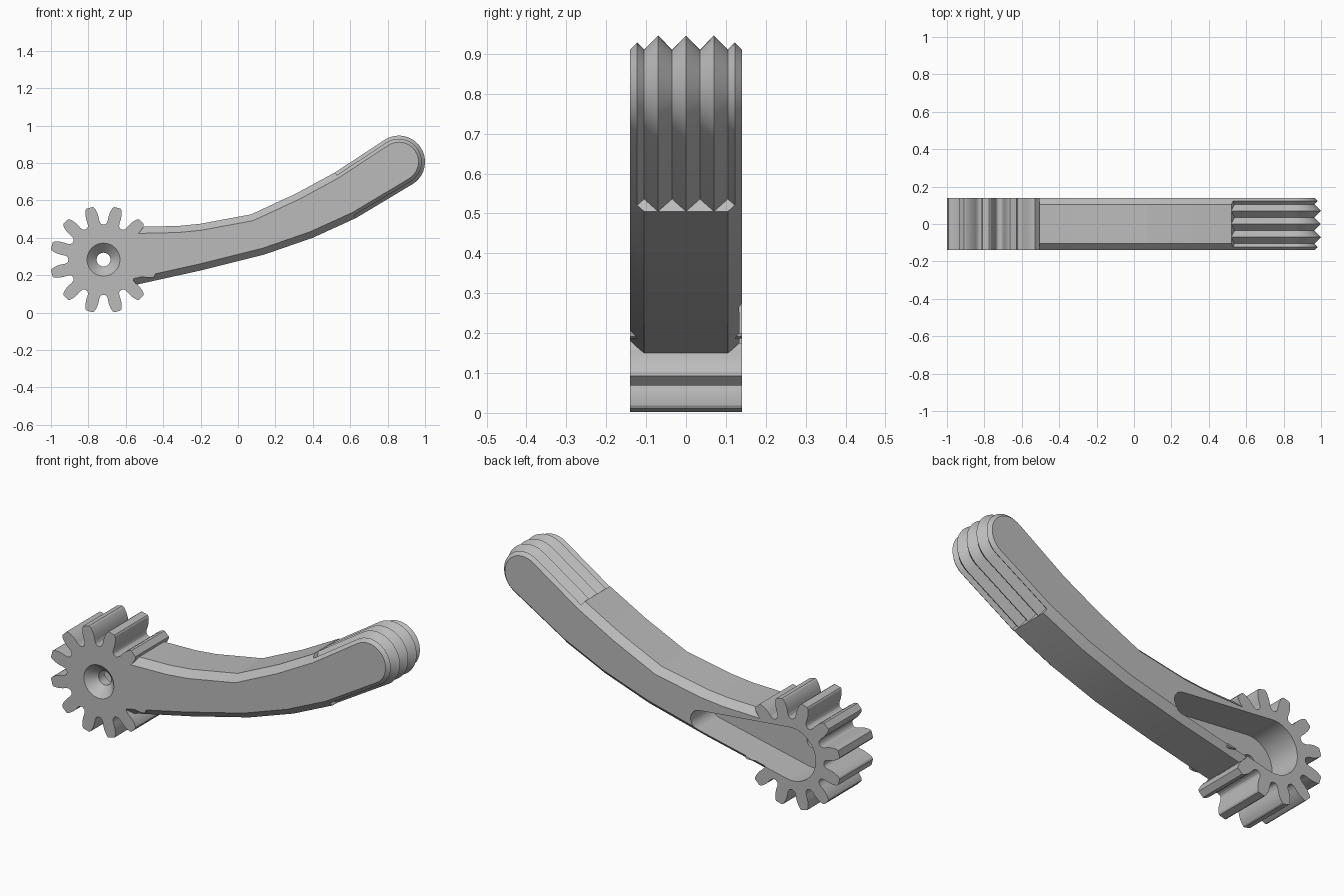
import bpy, bmesh
from math import sin, cos, acos, atan2, radians, pi, hypot
from mathutils import Vector

if "Cube" in bpy.data.objects:
    bpy.data.objects.remove(bpy.data.objects["Cube"])

HALF = 0.14            # half thickness
HUB = (-0.719, 0.283)  # gear centre (x, z)

grey = bpy.data.materials.new("light grey")
grey.use_nodes = True
grey.diffuse_color = (0.5, 0.5, 0.5, 1)
grey.node_tree.nodes["Principled BSDF"].inputs["Base Color"].default_value = (0.5, 0.5, 0.5, 1)


def loft(name, loops):
    """Solid through a list of (y, [(x, z), ...]) outlines, capped at both ends."""
    bm = bmesh.new()
    rings = [[bm.verts.new((x, y, z)) for x, z in pts] for y, pts in loops]
    n = len(rings[0])
    for a, b in zip(rings, rings[1:]):
        for i in range(n):
            j = (i + 1) % n
            bm.faces.new((a[i], a[j], b[j], b[i]))
    bm.faces.new(rings[0])
    bm.faces.new(rings[-1])
    bmesh.ops.remove_doubles(bm, verts=bm.verts, dist=1e-5)
    bmesh.ops.recalc_face_normals(bm, faces=bm.faces)
    mesh = bpy.data.meshes.new(name)
    bm.to_mesh(mesh)
    bm.free()
    mesh.materials.append(grey)
    ob = bpy.data.objects.new(name, mesh)
    bpy.context.collection.objects.link(ob)
    return ob


def arc(centre, r, start, end, steps):
    return [(centre[0] + r * cos(start + (end - start) * k / steps),
             centre[1] + r * sin(start + (end - start) * k / steps)) for k in range(steps + 1)]


def circle(centre, r, steps=48):
    return arc(centre, r, 0, 2 * pi, steps)[:-1]


def combine(target, tool, operation):
    mod = target.modifiers.new(tool.name, 'BOOLEAN')
    mod.operation = operation
    mod.solver = 'EXACT'
    mod.object = tool
    bpy.context.view_layer.objects.active = target
    bpy.ops.object.modifier_apply(modifier=mod.name)
    bpy.data.objects.remove(tool)


# Arm side outline, counter-clockwise: underside, round tip, top, hidden root
grip_low, grip_high = (0.63, 0.505), (0.52, 0.75)
under = [(-0.58, 0.141), (-0.2, 0.225), (0.14, 0.31), (0.40, 0.40), grip_low]
tip = arc((0.86, 0.806), 0.14, radians(-58), radians(124), 20)
top = [grip_high, (0.31, 0.636), (0.07, 0.525), (-0.2, 0.475), (-0.32, 0.463), (-0.58, 0.457)]
outline = [Vector(p) for p in under + tip + top + [(-0.68, 0.36), (-0.68, 0.2)]]
first, last = len(under) - 1, len(under) + len(tip)


def inward(i):
    """Mitred inward direction at an outline point."""
    p, q, r = outline[i - 1], outline[i], outline[(i + 1) % len(outline)]
    a, b = (q - p).normalized(), (r - q).normalized()
    n1, n2 = Vector((-a.y, a.x)), Vector((-b.y, b.x))
    return (n1 + n2) / (1 + n1.dot(n2))


def section(body, grip):
    """Outline inset by one amount on the body and another on the grip."""
    pts = []
    for i, p in enumerate(outline):
        if i == first:
            depths = (body, grip)
        elif i == last:
            depths = (grip, body)
        else:
            depths = (grip,) if first < i < last else (body,)
        pts += [tuple(p + inward(i) * d) for d in depths]
    return pts


# Chamfered arm with V grooves running round the grip: (y, body inset, grip inset)
V = 0.035
half = [(0, 0, 0), (V, 0, V), (2 * V, 0, 0), (3 * V, 0, V), (3.5 * V, V / 2, V / 2), (HALF, V, V)]
stations = [(-y, b, g) for y, b, g in reversed(half[1:])] + half
lever = loft("lever_arm", [(y, section(b, g)) for y, b, g in stations])

# Twelve-tooth gear: (angle from tooth centre, radius)
flank = [(15, 0.188), (12, 0.19), (10, 0.197), (8.8, 0.21), (8.4, 0.23),
         (7.5, 0.25), (6.2, 0.268), (4.9, 0.281), (3.5, 0.287)]
tooth = [(-a, r) for a, r in flank] + [(a, r) for a, r in reversed(flank[1:])]
gear_pts = [(HUB[0] + r * cos(radians(15 + 30 * k + a)), HUB[1] + r * sin(radians(15 + 30 * k + a)))
            for k in range(12) for a, r in tooth]
gear = loft("gear", [(-HALF, gear_pts), (HALF, gear_pts)])
combine(lever, gear, 'UNION')

# Tapered pocket in the back
end, R, r = (-0.18, 0.315), 0.14, 0.055
dx, dz = end[0] - HUB[0], end[1] - HUB[1]
turn, spread = atan2(dz, dx), acos((R - r) / hypot(dx, dz))
pocket_pts = (arc(HUB, R, turn + spread, turn + 2 * pi - spread, 32)
              + arc(end, r, turn - spread, turn + spread, 20))
pocket = loft("pocket_cutter", [(-0.04, pocket_pts), (0.2, pocket_pts)])
combine(lever, pocket, 'DIFFERENCE')

# Countersunk screw hole in the front
sink = loft("countersink_cutter", [(-0.16, circle(HUB, 0.108)), (-0.08, circle(HUB, 0.028))])
combine(lever, sink, 'DIFFERENCE')
hole = loft("hole_cutter", [(-0.12, circle(HUB, 0.037)), (0.01, circle(HUB, 0.037))])
combine(lever, hole, 'DIFFERENCE')

lever.name = "geared_lever"
bpy.ops.object.select_all(action='DESELECT')
lever.select_set(True)
bpy.context.view_layer.objects.active = lever
bpy.ops.object.shade_smooth_by_angle(angle=radians(12))
